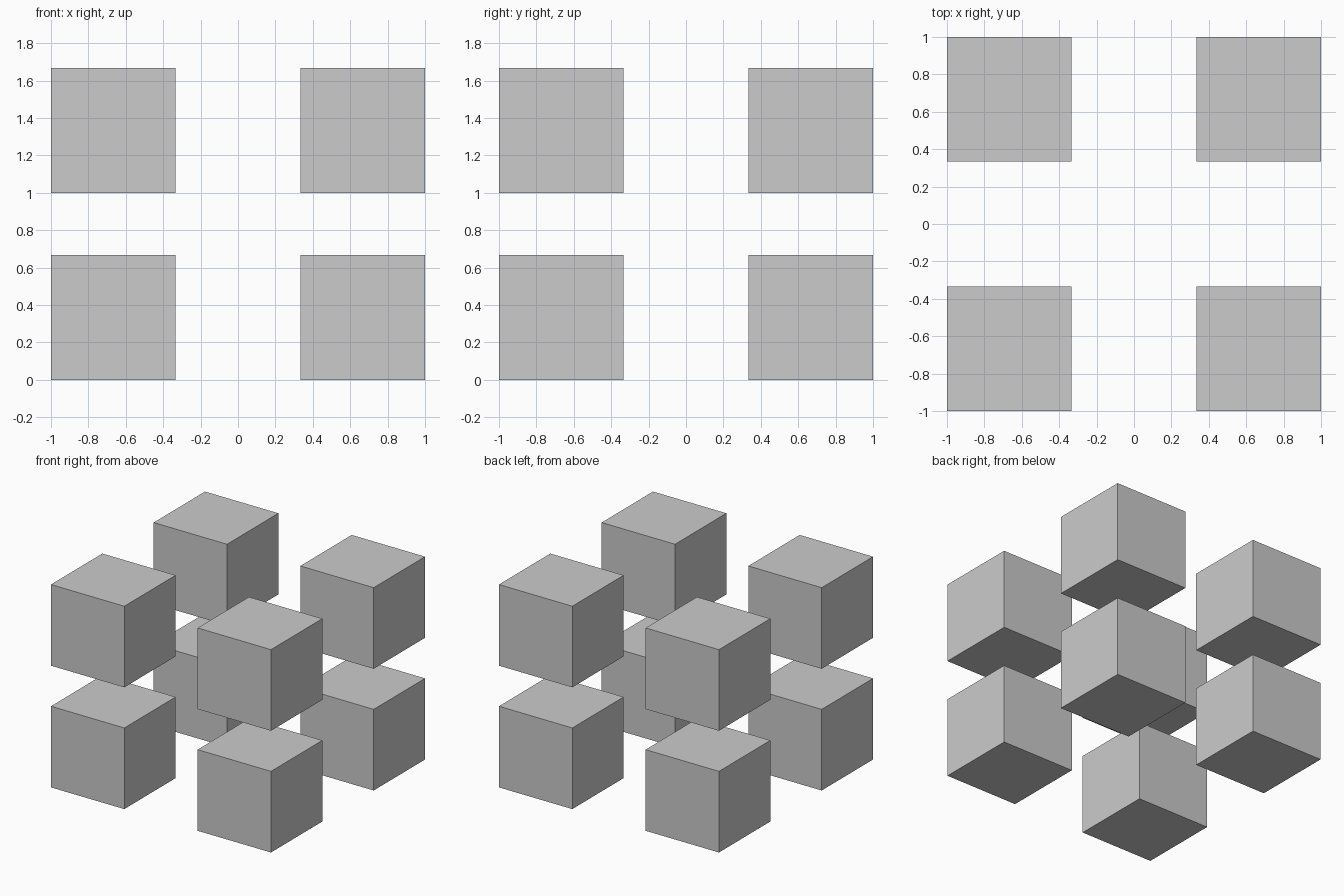
import bpy

if "Cube" in bpy.data.objects:
    bpy.data.objects.remove(bpy.data.objects["Cube"])

SIZE = 2 / 3  # cube edge length


def add_cube(name, x, y, z):
    bpy.ops.mesh.primitive_cube_add(size=SIZE, location=(x, y, z))
    bpy.context.object.name = name


# Two layers of four separate cubes, one at each corner
for level, z in (("lower", SIZE / 2), ("upper", 1 + SIZE / 2)):
    for depth, y in (("front", -SIZE), ("back", SIZE)):
        for side, x in (("left", -SIZE), ("right", SIZE)):
            add_cube(f"{level}_{depth}_{side}_cube", x, y, z)
